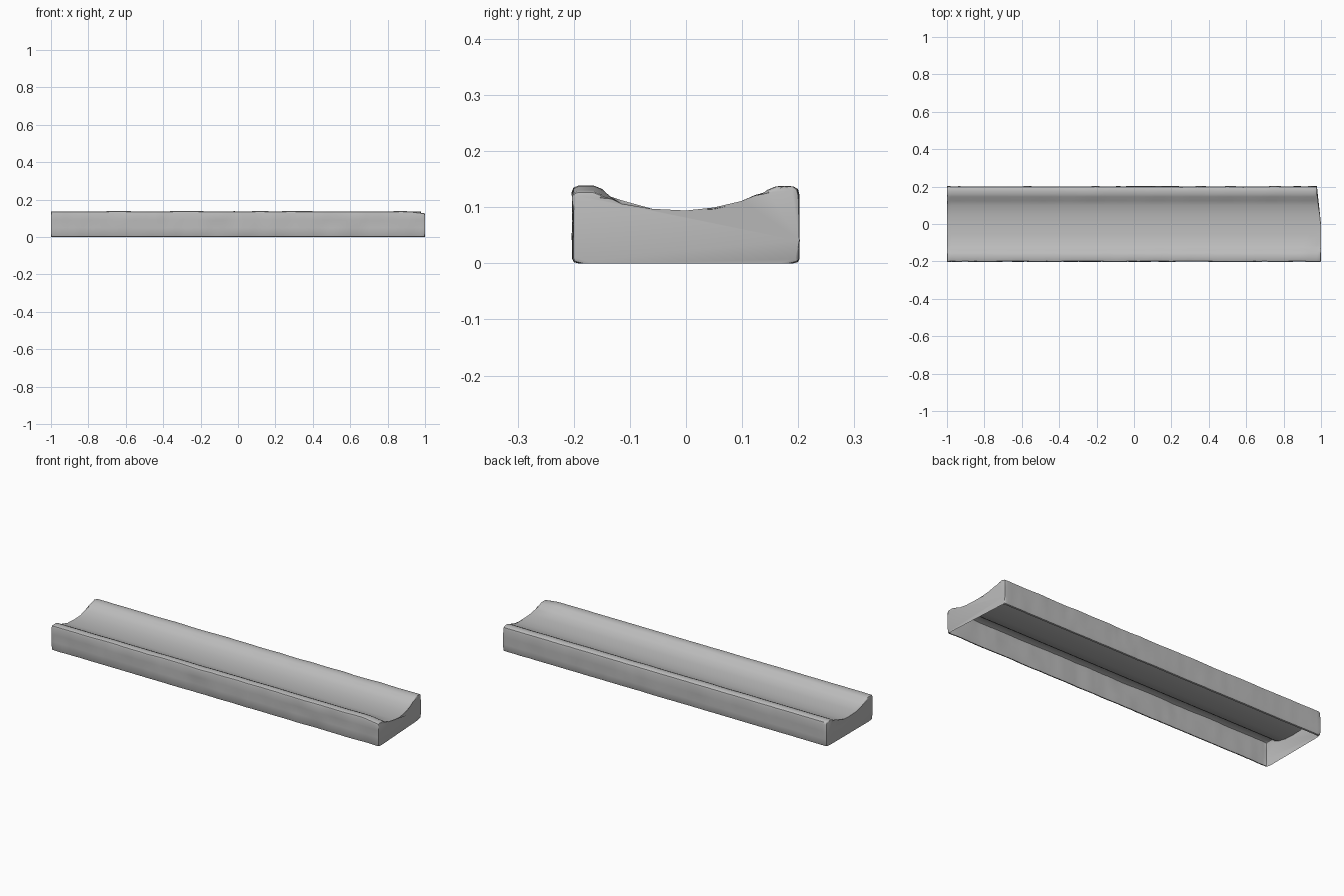
import bpy
import bmesh
from mathutils import Vector, noise

old = bpy.data.objects.get("Cube")
if old:
    bpy.data.objects.remove(old, do_unlink=True)

# Stone colour
stone = bpy.data.materials.new("grey stone")
stone.use_nodes = True
grey = (0.5, 0.5, 0.5, 1)
stone.diffuse_color = grey
stone.node_tree.nodes["Principled BSDF"].inputs["Base Color"].default_value = grey

# Cross-section of the open-bottomed channel, front lip to back lip (y, z)
PROFILE = [(-.190, 0), (-.198, .002), (-.201, .008), (-.201, .05), (-.201, .09),
           (-.202, .127), (-.199, .135), (-.192, .138), (-.165, .138), (-.150, .132),
           (-.135, .119), (-.115, .106), (-.06, .097), (0, .094), (.05, .096),
           (.10, .105), (.125, .116), (.145, .130), (.160, .136), (.175, .137),
           (.190, .136), (.198, .131), (.201, .12), (.201, .08), (.201, .04),
           (.201, .008), (.198, .002), (.190, 0)]
STEPS = 90


def end_x(y):
    """Worn outline of the left end, cut back toward the rear."""
    worn = min(max((y - .03) / .12, 0), 1)
    return 1 - .022 * worn * worn * (3 - 2 * worn)


def weathered(t, y, z):
    """Place a profile point along the length with shallow chipping."""
    x = -1 + t * (1 + end_x(y))
    wob = noise.noise(Vector((x * 9, y * 6, z * 12)))
    fine = noise.noise(Vector((x * 25, y * 4 + 7, z * 8)))
    if abs(y) > .18:
        rough = .0035 if y < 0 else .002
        y += rough * wob + .0015 * fine
    if z > .12:
        z += .0015 * wob
    # The front rim sinks at the worn end
    if y < -.13 and z > .1:
        z -= .010 * max(0, (x - .92) / .08)
    return x, y, z


# Sweep the section, then close both ends
bm = bmesh.new()
rows = [[bm.verts.new(weathered(i / STEPS, y, z)) for y, z in PROFILE]
        for i in range(STEPS + 1)]
for a, b in zip(rows, rows[1:]):
    for j in range(len(PROFILE) - 1):
        bm.faces.new((a[j], b[j], b[j + 1], a[j + 1]))
caps = [bm.faces.new(rows[0]), bm.faces.new(rows[-1][::-1])]

# Soften the end edges
rim = [e for f in caps for e in f.edges if len(e.link_faces) == 2]
bmesh.ops.bevel(bm, geom=rim, offset=.006, segments=2, profile=.5, affect='EDGES')
bmesh.ops.recalc_face_normals(bm, faces=bm.faces)
if sum(f.normal.z * f.calc_area() for f in bm.faces) < 0:
    bmesh.ops.reverse_faces(bm, faces=bm.faces)

mesh = bpy.data.meshes.new("stone_channel")
bm.to_mesh(mesh)
bm.free()
mesh.materials.append(stone)
channel = bpy.data.objects.new("stone_channel", mesh)
bpy.context.collection.objects.link(channel)

bpy.ops.object.select_all(action='DESELECT')
channel.select_set(True)
bpy.context.view_layer.objects.active = channel
bpy.ops.object.shade_smooth_by_angle(angle=.7)
